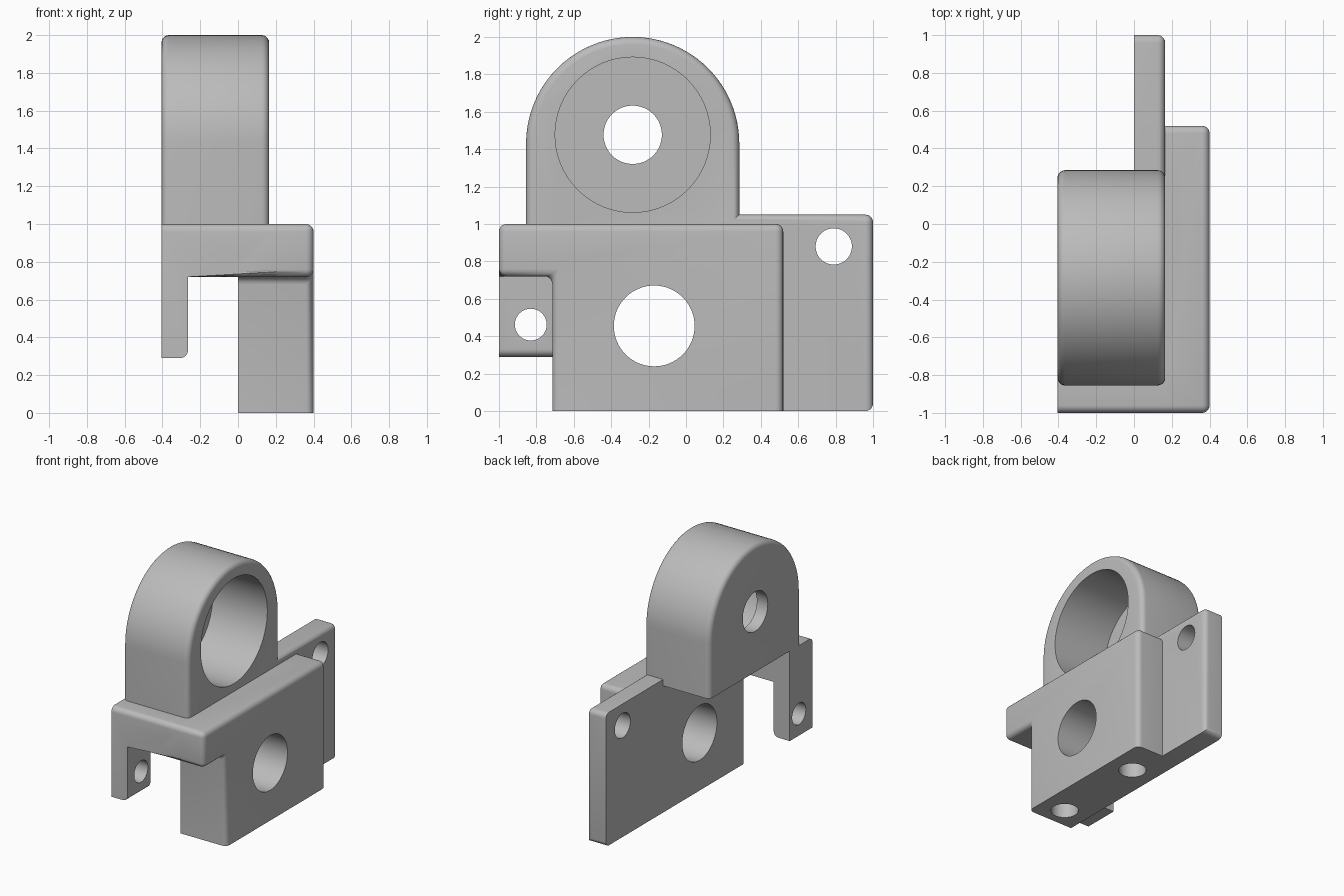
import bpy, bmesh, math
from mathutils import Matrix, Vector

cube = bpy.data.objects.get("Cube")
if cube:
    bpy.data.objects.remove(cube, do_unlink=True)

grey = bpy.data.materials.new("machined grey")
grey.use_nodes = True
COLOUR = (0.5, 0.5, 0.5, 1)
grey.diffuse_color = COLOUR
grey.node_tree.nodes["Principled BSDF"].inputs["Base Color"].default_value = COLOUR

ROUND = 0.04


def near(a, b):
    return abs(a - b) < 1e-4


def make(name, bm):
    bmesh.ops.recalc_face_normals(bm, faces=bm.faces)
    mesh = bpy.data.meshes.new(name)
    bm.to_mesh(mesh)
    bm.free()
    mesh.materials.append(grey)
    obj = bpy.data.objects.new(name, mesh)
    bpy.context.collection.objects.link(obj)
    return obj


def prism(name, profile, depth, rounded):
    """Extrude a profile of 3D points; round the edges chosen by rule."""
    bm = bmesh.new()
    face = bm.faces.new([bm.verts.new(p) for p in profile])
    ext = bmesh.ops.extrude_face_region(bm, geom=[face])
    moved = [v for v in ext["geom"] if isinstance(v, bmesh.types.BMVert)]
    bmesh.ops.translate(bm, verts=moved, vec=depth)
    bmesh.ops.recalc_face_normals(bm, faces=bm.faces)
    edges = [e for e in bm.edges if rounded(e.verts[0].co, e.verts[1].co)]
    bmesh.ops.bevel(bm, geom=edges, offset=ROUND, segments=5, profile=0.5,
                    affect="EDGES", clamp_overlap=True)
    return make(name, bm)


def cylinder(name, centre, radius, length, axis="X"):
    bm = bmesh.new()
    bmesh.ops.create_cone(bm, cap_ends=True, segments=64, radius1=radius,
                          radius2=radius, depth=length)
    turn = Matrix.Rotation(math.pi / 2, 4, "Y") if axis == "X" else Matrix()
    bm.transform(Matrix.Translation(centre) @ turn)
    obj = make(name, bm)
    obj.hide_render = True
    return obj


def combine(target, other, operation):
    mod = target.modifiers.new(other.name, "BOOLEAN")
    mod.operation = operation
    mod.solver = "EXACT"
    mod.object = other
    bpy.context.view_layer.update()
    graph = bpy.context.evaluated_depsgraph_get()
    mesh = bpy.data.meshes.new_from_object(target.evaluated_get(graph))
    target.modifiers.clear()
    target.data = mesh
    bpy.data.objects.remove(other, do_unlink=True)


# Main block with its forward overhang
def block_edges(a, b):
    outer = near(a.x, 0.4) and near(b.x, 0.4) and not (near(a.z, 0) and near(b.z, 0))
    along = not near(a.x, b.x) and a.z > 0.1
    return outer or along


block = prism("bracket_body",
              [(0, y, z) for y, z in ((-0.715, 0), (0.52, 0), (0.52, 1),
                                      (-1, 1), (-1, 0.72), (-0.715, 0.72))],
              Vector((0.4, 0, 0)), block_edges)


# Side arm with the hanging lug
def arm_edges(a, b):
    front = near(a.y, -1) and near(b.y, -1) and near(a.z, b.z) and a.z > 0.5
    lug_end = near(a.x, -0.265) and near(b.x, -0.265) and near(a.z, b.z) and a.z < 0.5
    return front or lug_end


arm = prism("arm_and_lug",
            [(x, -1, z) for x, z in ((-0.405, 0.29), (-0.265, 0.29), (-0.265, 0.72),
                                     (0.2, 0.72), (0.2, 1), (-0.405, 1))],
            Vector((0, 0.285, 0)), arm_edges)


# Thin rear mounting plate
def plate_edges(a, b):
    outer = near(a.x, 0.165) and near(b.x, 0.165) and a.z + b.z > 0.5 and a.y + b.y > 0.5
    corner = not near(a.x, b.x) and near(a.y, 1)
    return outer or corner


plate = prism("rear_plate",
              [(0, y, z) for y, z in ((0.2, 0), (1, 0), (1, 1.05), (0.2, 1.05))],
              Vector((0.165, 0, 0)), plate_edges)

# Arched bearing housing
R, CY, CZ = 0.57, -0.285, 1.43
arch = [(-0.405, CY - R, 1), (-0.405, CY + R, 1)]
arch += [(-0.405, CY + R * math.cos(t), CZ + R * math.sin(t))
         for t in (math.pi * i / 48 for i in range(49))]
housing = prism("bearing_housing", arch, Vector((0.57, 0, 0)),
                lambda a, b: near(a.x, b.x) and a.z + b.z > 2.1)

for part in (arm, plate, housing):
    combine(block, part, "UNION")

# Bearing pocket, shaft hole, cross holes and blind holes from below
for name, centre, radius, length, axis in (
        ("bearing_pocket", (0.19, CY, 1.477), 0.415, 1.0, "X"),
        ("shaft_hole", (-0.3, CY, 1.477), 0.156, 0.6, "X"),
        ("body_hole", (0.2, -0.17, 0.455), 0.216, 0.6, "X"),
        ("plate_hole", (0.08, 0.79, 0.88), 0.097, 0.4, "X"),
        ("lug_hole", (-0.33, -0.83, 0.462), 0.085, 0.3, "X"),
        ("front_blind_hole", (0.2, -0.55, 0), 0.1, 0.6, "Z"),
        ("rear_blind_hole", (0.2, 0.22, 0), 0.1, 0.6, "Z")):
    combine(block, cylinder(name, centre, radius, length, axis), "DIFFERENCE")

bpy.ops.object.select_all(action="DESELECT")
block.select_set(True)
bpy.context.view_layer.objects.active = block
bpy.ops.object.shade_smooth_by_angle(angle=math.radians(30))
